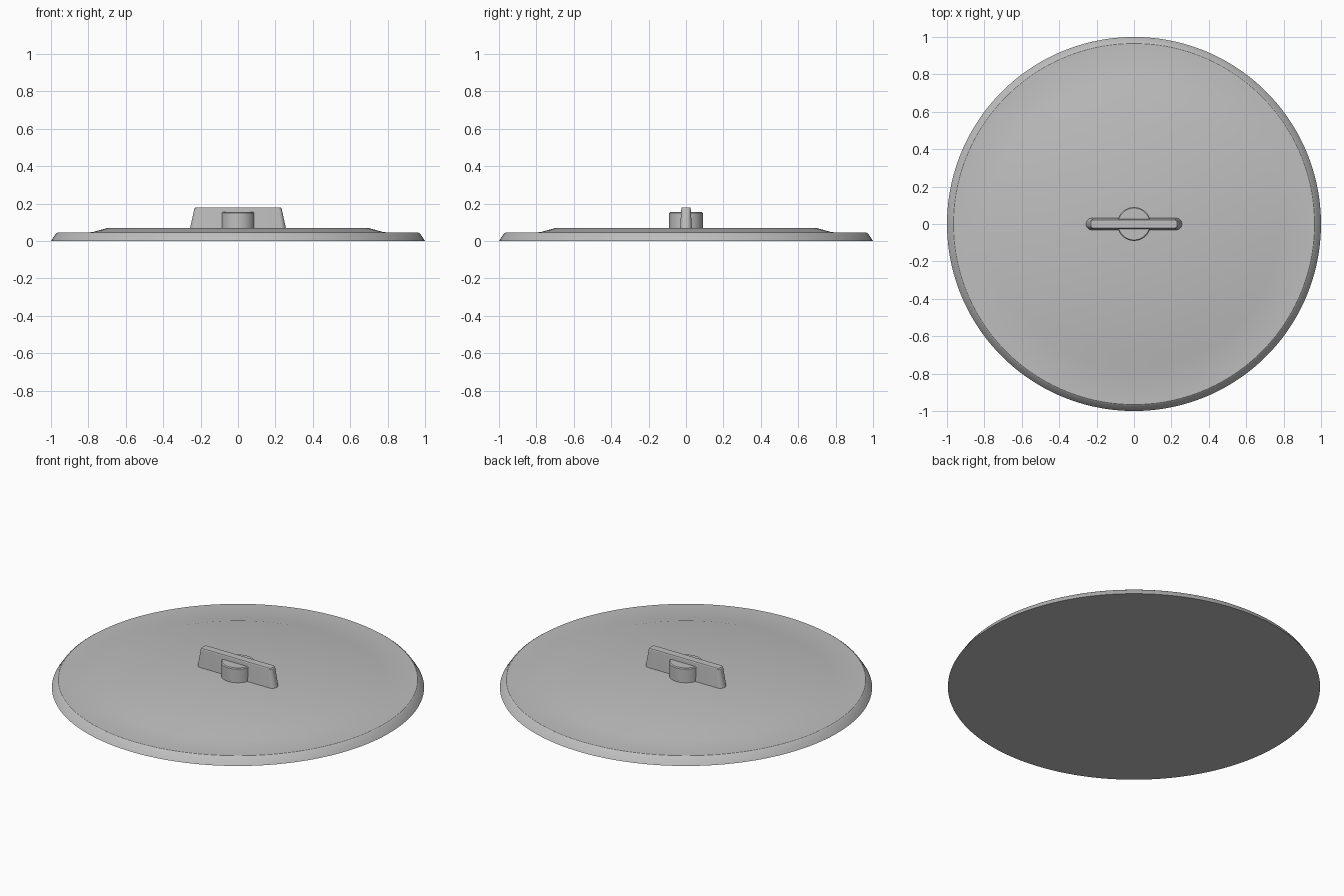
import bpy, math

if "Cube" in bpy.data.objects:
    bpy.data.objects.remove(bpy.data.objects["Cube"], do_unlink=True)

grey = bpy.data.materials.new("plain grey")
grey.use_nodes = True
COLOUR = (0.52, 0.52, 0.52, 1)
grey.diffuse_color = COLOUR
grey.node_tree.nodes["Principled BSDF"].inputs["Base Color"].default_value = COLOUR


def loft(name, rings):
    """Skin a stack of equal-sized rings and cap both ends."""
    n = len(rings[0])
    verts = [v for ring in rings for v in ring]
    faces = [tuple(reversed(range(n))), tuple(range(len(verts) - n, len(verts)))]
    for r in range(len(rings) - 1):
        a, b = r * n, (r + 1) * n
        for i in range(n):
            j = (i + 1) % n
            faces.append((a + i, a + j, b + j, b + i))
    mesh = bpy.data.meshes.new(name)
    mesh.from_pydata(verts, [], faces)
    mesh.materials.append(grey)
    obj = bpy.data.objects.new(name, mesh)
    bpy.context.collection.objects.link(obj)
    bpy.ops.object.select_all(action="DESELECT")
    obj.select_set(True)
    bpy.context.view_layer.objects.active = obj
    bpy.ops.object.shade_smooth_by_angle(angle=math.radians(30))
    return obj


def rounded_ring(half_x, half_y, radius, z, steps):
    """Rectangle with rounded corners; a circle when all sizes match."""
    ring = []
    corners = [(1, 1), (-1, 1), (-1, -1), (1, -1)]
    for quarter, (sx, sy) in enumerate(corners):
        for k in range(steps):
            a = (quarter + (k + 0.5) / steps) * math.pi / 2
            ring.append((sx * (half_x - radius) + radius * math.cos(a),
                         sy * (half_y - radius) + radius * math.sin(a), z))
    return ring


def turned(name, profile, steps):
    return loft(name, [rounded_ring(r, r, r, z, steps) for r, z in profile])


# Round lid with sloped rim and shallow raised centre
turned("lid", [(1, 0), (0.975, 0.038), (0.965, 0.045), (0.78, 0.047), (0.7, 0.069)], 32)

# Short round boss under the grip
turned("knob", [(0.09, 0.06), (0.09, 0.15), (0.085, 0.155)], 16)

# Tapered grip bar with rounded ends
loft("grip_bar", [rounded_ring(0.258, 0.032, 0.031, 0.06, 8),
                  rounded_ring(0.233, 0.025, 0.016, 0.176, 8),
                  rounded_ring(0.229, 0.022, 0.013, 0.18, 8)])
